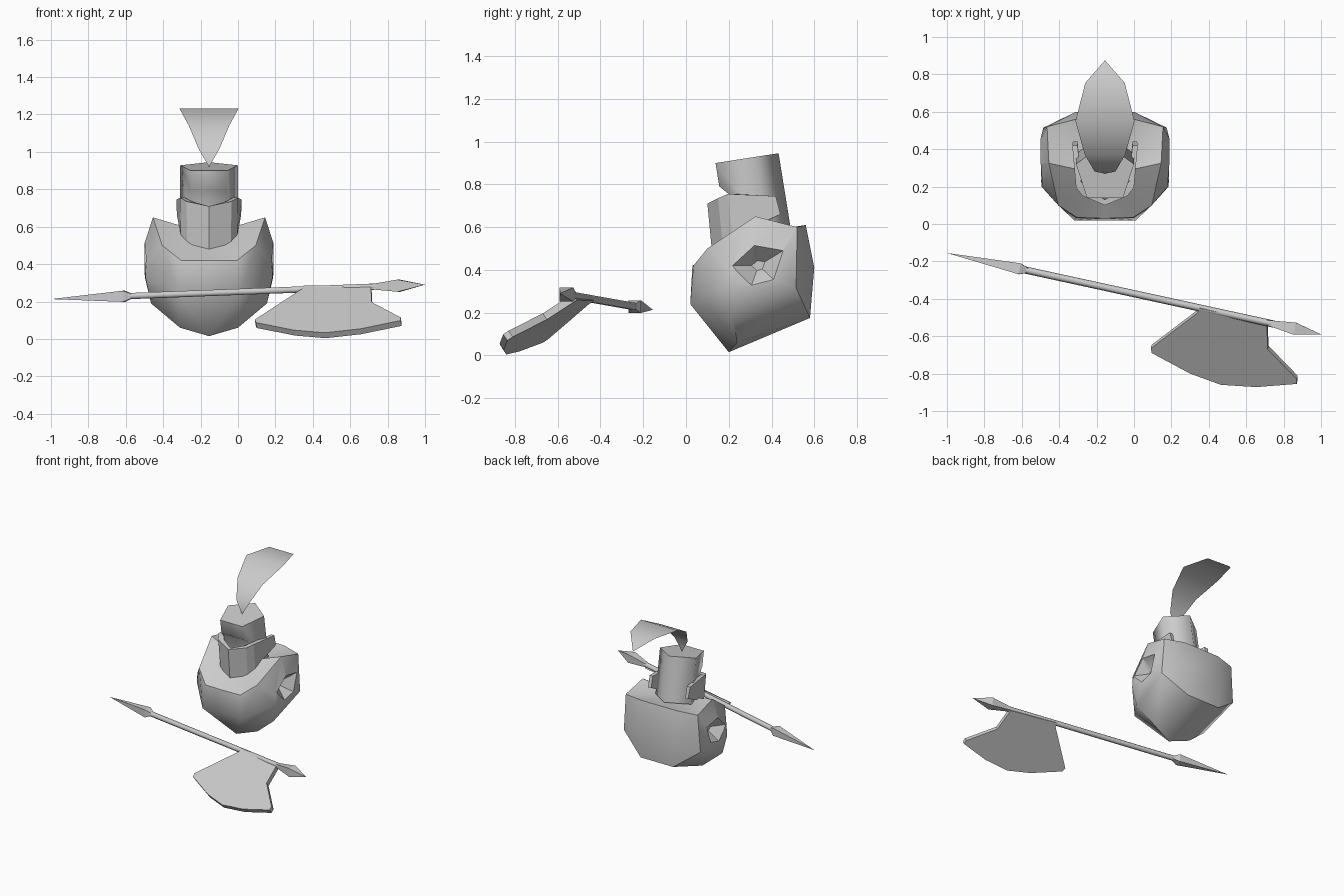
import bpy, bmesh, math
from mathutils import Vector, Matrix

if "Cube" in bpy.data.objects:
    bpy.data.objects.remove(bpy.data.objects["Cube"])

CX = -0.155  # centre line of the figure
steel = bpy.data.materials.new("steel_grey")
steel.diffuse_color = (0.6, 0.6, 0.6, 1)
steel.use_nodes = True
steel.node_tree.nodes["Principled BSDF"].inputs["Base Color"].default_value = steel.diffuse_color


def finish(name, bm, fix=True):
    if fix:
        bmesh.ops.recalc_face_normals(bm, faces=bm.faces)
    me = bpy.data.meshes.new(name)
    bm.to_mesh(me)
    bm.free()
    me.materials.append(steel)
    ob = bpy.data.objects.new(name, me)
    bpy.context.collection.objects.link(ob)
    return ob


def smooth(ob, deg):
    bpy.ops.object.select_all(action='DESELECT')
    ob.select_set(True)
    bpy.context.view_layer.objects.active = ob
    bpy.ops.object.shade_smooth_by_angle(angle=math.radians(deg))


def prism(name, lower, upper):
    """Closed solid between two matching loops of points."""
    bm = bmesh.new()
    a = [bm.verts.new(p) for p in lower]
    b = [bm.verts.new(p) for p in upper]
    n = len(a)
    bm.faces.new(a[::-1])
    bm.faces.new(b)
    for i in range(n):
        bm.faces.new((a[i], a[(i + 1) % n], b[(i + 1) % n], b[i]))
    return finish(name, bm)


def cut(ob, cutter):
    mod = ob.modifiers.new("cut", 'BOOLEAN')
    mod.operation = 'DIFFERENCE'
    mod.object = cutter
    bpy.context.view_layer.objects.active = ob
    bpy.ops.object.modifier_apply(modifier="cut")
    bpy.data.objects.remove(cutter)


def rod(name, p, q, rings, sides, turn=0.0):
    """Straight lathe from p to q; rings are (fraction, radius)."""
    p, q = Vector(p), Vector(q)
    d = (q - p).normalized()
    u = d.cross(Vector((0, 0, 1))).normalized()
    v = u.cross(d)
    bm = bmesh.new()
    loops = []
    for t, r in rings:
        c = p.lerp(q, t)
        k = sides if r else 1
        loops.append([bm.verts.new(c + r * (u * math.cos(turn + math.tau * i / sides)
                      + v * math.sin(turn + math.tau * i / sides))) for i in range(k)])
    for a, b in zip(loops, loops[1:]):
        for i in range(sides):
            j = (i + 1) % sides
            ring = [a[i % len(a)], a[j % len(a)], b[j % len(b)], b[i % len(b)]]
            bm.faces.new(list(dict.fromkeys(ring)))
    for end in (loops[0], loops[-1]):
        if len(end) > 2:
            bm.faces.new(end)
    return finish(name, bm)


# Body: faceted torso, hull of mirrored corners, with a dipped collar area
half = [(0, .2, .015), (.155, .24, .06), (.165, .02, .24), (.31, .215, .19),
        (.33, .515, .315), (.14, .58, .175), (.335, .2, .40), (.34, .2, .33),
        (.345, .32, .51), (.345, .455, .49), (.345, .41, .355), (.342, .305, .325),
        (.25, .1, .5), (0, .03, .42), (.15, .035, .42), (.30, .325, .65),
        (.31, .52, .60), (.155, .56, .61), (.155, .60, .41), (.225, .5, .63)]
bm = bmesh.new()
for x, y, z in half:
    for s in ((1, -1) if x else (1,)):
        bm.verts.new((CX + s * x, y, z))
res = bmesh.ops.convex_hull(bm, input=bm.verts)
loose = [v for v in bm.verts if not v.link_faces]
bmesh.ops.delete(bm, geom=loose, context='VERTS')
bmesh.ops.recalc_face_normals(bm, faces=bm.faces)
top = [f for f in bm.faces if f.normal.z > 0.6 and f.calc_center_median().z > 0.42]
bmesh.ops.delete(bm, geom=top, context='FACES')
dip = bm.verts.new((CX, .26, .56))
for e in [e for e in bm.edges if e.is_boundary]:
    bm.faces.new((e.verts[0], e.verts[1], dip))
body = finish("body", bm)

# Arm sockets: five-sided pits on both sides
pit = [(.205, .42), (.32, .515), (.455, .49), (.41, .355), (.305, .325)]
my, mz = .34, .42
for s in (1, -1):
    inner = [(CX + s * .27, my + (y - my) * .25, mz + (z - mz) * .25) for y, z in pit]
    outer = [(CX + s * .37, my + (y - my) * 1.25, mz + (z - mz) * 1.25) for y, z in pit]
    cut(body, prism("socket_cutter", inner, outer))
smooth(body, 38)

# Helmet: leaning five-sided tube with a sloped opening at the front
penta = [(.163 * math.sin(math.tau * i / 5), .27 + .163 * math.cos(math.tau * i / 5))
         for i in range(5)]
helmet = prism("helmet",
               [(CX + x, y + .055, .56 + (y - .14) * .155) for x, y in penta],
               [(CX + x, y, .90 + (y - .14) * .155) for x, y in penta])
wedge = [(0, .795), (.15, .795), (.20, .755), (.205, .4), (0, .4)]
cut(helmet, prism("opening_cutter", [(CX - .3, y, z) for y, z in wedge],
                  [(CX + .3, y, z) for y, z in wedge]))
smooth(helmet, 75)

# Chin guard: pointed U-shaped band; (x, y, top z, bottom z)
side = [(.175, .42, .745, .66), (.155, .195, .755, .56), (.12, .15, .735, .51),
        (0, .10, .71, .48)]
path = [(-x, y, t, b) for x, y, t, b in side] + [(x, y, t, b) for x, y, t, b in side[-2::-1]]
bm = bmesh.new()
rows = []
for x, y, t, b in path:
    ix = x - math.copysign(.028, x) if x else 0
    iy = y if y > .4 else y + .03
    rows.append([bm.verts.new(c) for c in ((CX + x, y, t), (CX + ix, iy, t),
                 (CX + ix, iy + .02, b), (CX + x * .98, y + .022, b))])
for a, b in zip(rows, rows[1:]):
    for i in range(4):
        j = (i + 1) % 4
        bm.faces.new((a[i], a[j], b[j], b[i]))
bm.faces.new(rows[0])
bm.faces.new(rows[-1])
smooth(finish("chin_guard", bm), 30)

# Plume: thin sheet curling backwards; (half width, y, z)
curl = [(0, .27, .92), (.055, .28, 1.015), (.108, .37, 1.14), (.158, .55, 1.232),
        (.105, .755, 1.232), (0, .875, 1.15)]
bm = bmesh.new()
rows = [[bm.verts.new((CX + s * w, y, z)) for s in ((-1, 1) if w else (0,))]
        for w, y, z in curl]
for a, b in zip(rows, rows[1:]):
    bm.faces.new(a + b[::-1])
smooth(finish("plume", bm, fix=True), 60)

# Polearm: shaft, long rear spike and short front spike
A, B = (-1, -.155, .213), (1, -.59, .29)
smooth(rod("shaft", A, B, [(.19, .019), (.88, .019)], 6), 65)
rod("rear_spike", A, B, [(0, 0), (.195, .042), (.215, .019)], 4, math.pi / 4)
rod("front_spike", A, B, [(.855, .019), (.93, .046), (1, 0)], 4, math.pi / 4)

# Axe blade: slab lying on a tilted plane
edge = [(.35, -.45), (.34, -.475), (.09, -.665), (.095, -.69), (.30, -.80), (.465, -.86),
        (.655, -.872), (.87, -.855), (.87, -.83), (.715, -.67), (.71, -.53)]
face = [Vector((x, y, .27 + .154 * (x - .34) + .657 * (y + .47))) for x, y in edge]
thick = Vector((-.154, -.657, 1)).normalized() * .035
prism("axe_blade", [p - thick for p in face], face)
